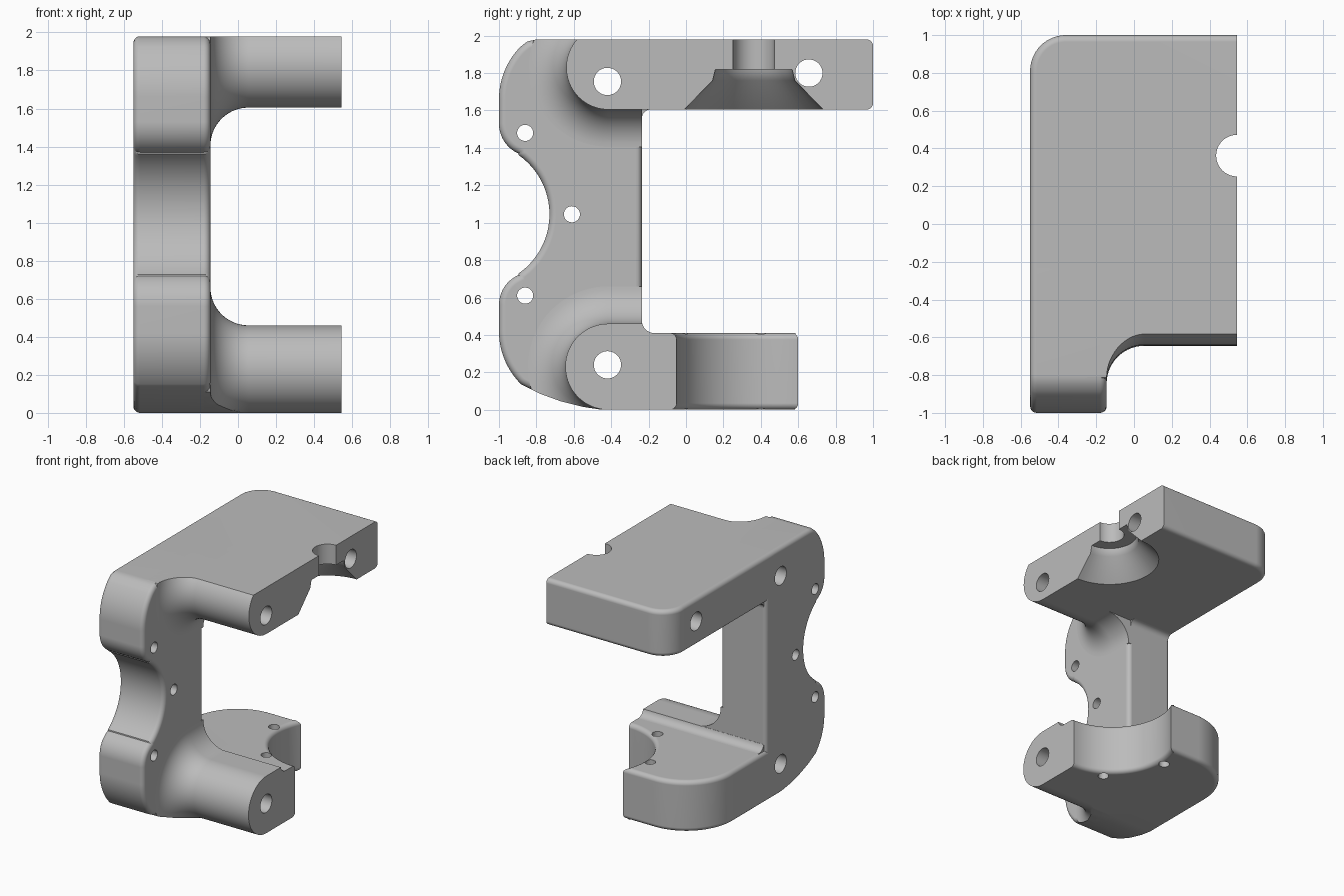
import bpy, bmesh
from math import sin, cos, radians

if "Cube" in bpy.data.objects:
    bpy.data.objects.remove(bpy.data.objects["Cube"])

GREY = (0.5, 0.5, 0.5, 1)
mat = bpy.data.materials.new("machined_grey")
mat.use_nodes = True
mat.diffuse_color = GREY
mat.node_tree.nodes["Principled BSDF"].inputs["Base Color"].default_value = GREY

LEFT, FACE, END = -0.55, -0.145, 0.545   # outer side, spine face, arm ends
INNER, TOP = -0.235, 1.98                # spine inner wall, overall height
SLAB_FRONT = -0.33                       # slabs start hidden inside the spine
ROUND = 0.035


def arc(u, v, r, a0, a1, n=16):
    """Points on an arc, angles in degrees."""
    angles = [radians(a0 + (a1 - a0) * i / n) for i in range(n + 1)]
    return [(u + r * cos(a), v + r * sin(a)) for a in angles]


def along_x(outline, x):
    return [(x, y, z) for y, z in outline]


def along_z(outline, z):
    return [(x, y, z) for x, y in outline]


def loft(name, rings, bevel_rule=None):
    """Skin a stack of matching rings, cap both ends, round chosen edges."""
    bm = bmesh.new()
    rows = [[bm.verts.new(p) for p in ring] for ring in rings]
    n = len(rows[0])
    for a, b in zip(rows, rows[1:]):
        for i in range(n):
            j = (i + 1) % n
            bm.faces.new((a[i], a[j], b[j], b[i]))
    bm.faces.new(rows[0])
    bm.faces.new(rows[-1][::-1])
    bmesh.ops.recalc_face_normals(bm, faces=bm.faces)
    if bevel_rule:
        edges = [e for e in bm.edges if bevel_rule(e.verts[0].co, e.verts[1].co)]
        bmesh.ops.bevel(bm, geom=edges, offset=ROUND, segments=5, profile=0.5,
                        affect='EDGES', clamp_overlap=False)
        bmesh.ops.recalc_face_normals(bm, faces=bm.faces)
    mesh = bpy.data.meshes.new(name)
    bm.to_mesh(mesh)
    bm.free()
    ob = bpy.data.objects.new(name, mesh)
    bpy.context.scene.collection.objects.link(ob)
    return ob


def boolean(ob, tools, operation):
    for tool in tools:
        mod = ob.modifiers.new("cut", 'BOOLEAN')
        mod.operation, mod.solver, mod.object = operation, 'EXACT', tool
    bpy.context.view_layer.update()
    done = ob.evaluated_get(bpy.context.evaluated_depsgraph_get())
    mesh = bpy.data.meshes.new_from_object(done)
    ob.modifiers.clear()
    ob.data = mesh


def same(a, b, axis, value=None):
    return abs(a[axis] - b[axis]) < 1e-4 and (value is None or abs(a[axis] - value) < 1e-4)


# Spine: side outline with two lobes and a round bite in the front
silhouette = (
    [(INNER, 0), (-0.45, 0), (-0.55, 0.015), (-0.67, 0.045), (-0.78, 0.085)]
    + arc(-0.6, 0.42, 0.4, 225, 180)
    + arc(-0.825, 0.56, 0.175, 180, 114)
    + arc(-1.116, 1.045, 0.386, -55, 55, 32)
    + arc(-0.825, 1.53, 0.175, 246, 180)
    + arc(-0.6, 1.66, 0.4, 180, 136)
    + [(-0.85, 1.968), (-0.8, TOP), (INNER, TOP)])
spine = loft("spine", [along_x(silhouette, LEFT), along_x(silhouette, FACE)],
             lambda a, b: same(a, b, 0))


# Arm bosses: round-fronted bars that flare into the spine face
def boss(name, cz, r):
    def ring(x, d):
        outline = ([(-0.2, cz + r + d)] + arc(-0.415, cz, r + d, 90, 270, 40)
                   + [(-0.2, cz - r - d)])
        return along_x(outline, x)
    flare = 0.2
    rings = [ring(FACE - 0.1, flare)]
    for x, d in arc(FACE + flare, flare, flare, 180, 270, 14):
        rings.append(ring(x, d))
    rings.append(ring(END, 0))
    ob = loft(name, rings)
    clip = loft("clip", [along_x(silhouette, -0.4), along_x(silhouette, 0.8)])
    boolean(ob, [clip], 'INTERSECT')
    bpy.data.objects.remove(clip)
    return ob


upper_boss = boss("upper_boss", 1.83, 0.225)
lower_boss = boss("lower_boss", 0.23, 0.23)


# Arm slabs: plan outlines with rounded rims, sharp at the open end
def slab(name, plan, z0, z1):
    def rim(a, b):
        return (same(a, b, 2) and not same(a, b, 0, END)
                and not same(a, b, 1, SLAB_FRONT))
    return loft(name, [along_z(plan, z0), along_z(plan, z1)], rim)


start = [(LEFT, SLAB_FRONT), (END, SLAB_FRONT)]
upper_slab = slab("upper_slab", start + [(END, 1.0)]
                  + arc(LEFT + 0.19, 0.81, 0.19, 90, 180), 1.605, TOP)
lower_slab = slab("lower_slab", start + arc(END, 0.4, 0.45, 270, 153.6, 32)
                  + arc(LEFT + 0.42, 0.18, 0.42, 90, 180, 24), 0, 0.41)

# Small fillets where the arms meet the inner wall
lower_strip = [(-0.26, 0.38), (-0.26, 0.46)] + arc(-0.17, 0.475, 0.065, 193, 270, 8) + [(-0.17, 0.38)]
upper_strip = [(-0.26, 1.56)] + arc(-0.19, 1.56, 0.045, 180, 90, 8) + [(-0.19, 1.65), (-0.26, 1.65)]
lower_fillet = loft("lower_fillet", [along_x(lower_strip, -0.53), along_x(lower_strip, END)])
upper_fillet = loft("upper_fillet", [along_x(upper_strip, -0.53), along_x(upper_strip, -0.165)])


# Cutters: cross bolts, spine holes, vertical holes and the countersunk notch
def bore_x(y, z, r):
    ring = arc(y, z, r, 0, 351, 39)
    return loft("cutter", [along_x(ring, -0.8), along_x(ring, 0.8)])


def turned(x, y, profile):
    return loft("cutter", [along_z(arc(x, y, r, 0, 354, 59), z) for r, z in profile])


upper_bolt = bore_x(-0.42, 1.755, 0.073)
lower_bolt = bore_x(-0.42, 0.24, 0.073)
back_bolt = bore_x(0.657, 1.80, 0.073)
spine_holes = [bore_x(y, z, 0.043) for y, z in ((-0.86, 1.48), (-0.61, 1.045), (-0.86, 0.61))]
base_holes = [turned(x, y, [(0.04, -0.2), (0.04, 0.7)]) for x, y in ((0.04, 0.4), (0.275, -0.03))]
notch = turned(END, 0.362, [(0.425, 1.55), (0.22, 1.76), (0.205, 1.82), (0.11, 1.82), (0.11, 2.1)])

boolean(spine, [upper_bolt, lower_bolt] + spine_holes, 'DIFFERENCE')
boolean(upper_boss, [upper_bolt], 'DIFFERENCE')
boolean(lower_boss, [lower_bolt], 'DIFFERENCE')
boolean(upper_slab, [notch, back_bolt], 'DIFFERENCE')
boolean(lower_slab, base_holes, 'DIFFERENCE')
for cutter in [upper_bolt, lower_bolt, back_bolt, notch] + spine_holes + base_holes:
    bpy.data.objects.remove(cutter)

# Finish: one colour, smooth curves with crisp edges
for ob in (spine, upper_boss, lower_boss, upper_slab, lower_slab, lower_fillet, upper_fillet):
    ob.data.materials.clear()
    ob.data.materials.append(mat)
    bpy.ops.object.select_all(action='DESELECT')
    ob.select_set(True)
    bpy.context.view_layer.objects.active = ob
    bpy.ops.object.shade_smooth_by_angle(angle=radians(32))
    weighted = ob.modifiers.new("even_shading", 'WEIGHTED_NORMAL')
    weighted.keep_sharp = True
